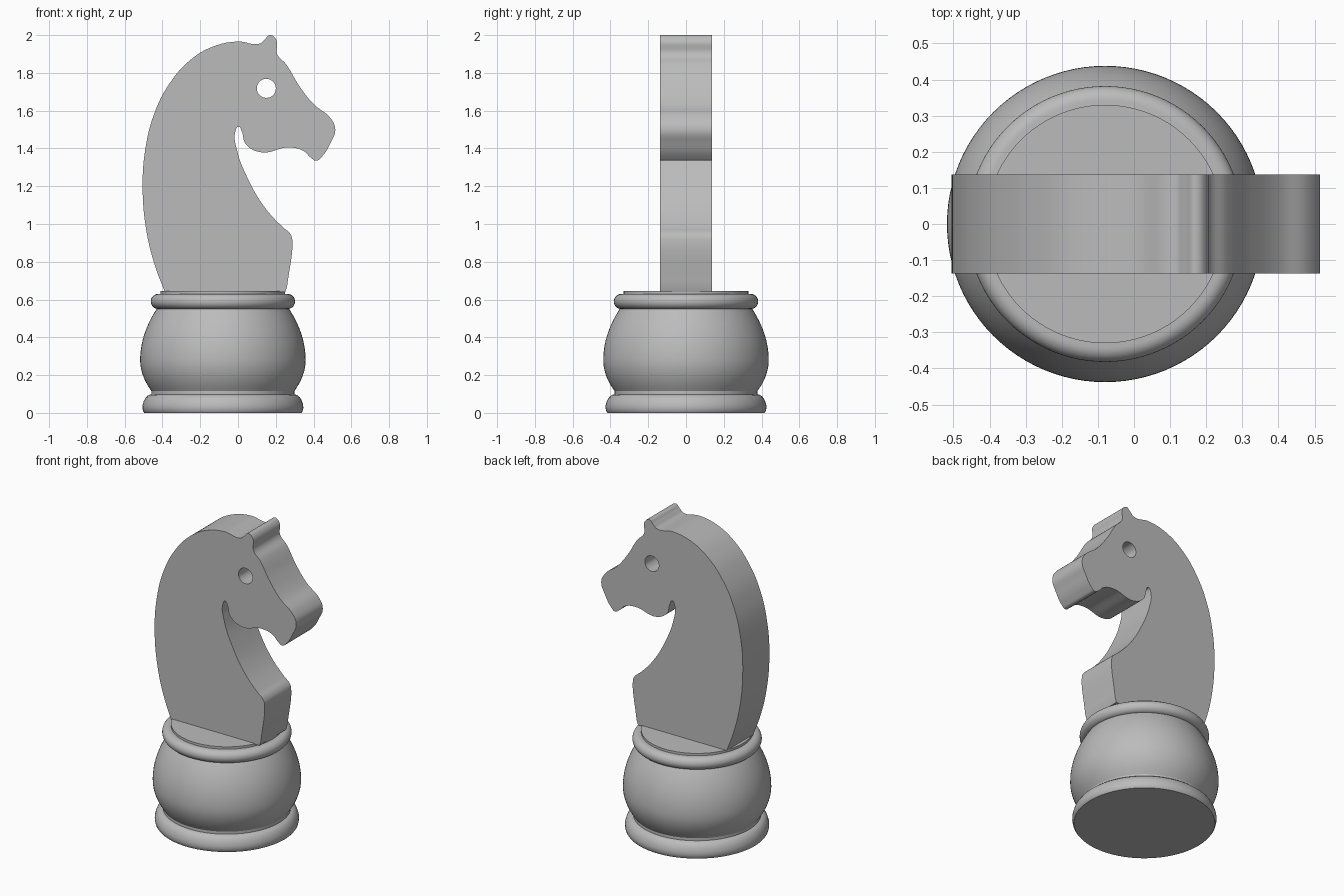
import bpy, bmesh, math
from mathutils import Vector

cube = bpy.data.objects.get("Cube")
if cube:
    bpy.data.objects.remove(cube, do_unlink=True)

grey = bpy.data.materials.new("plain_grey")
grey.use_nodes = True
grey.diffuse_color = (0.5, 0.5, 0.5, 1)
for node in grey.node_tree.nodes:
    if node.type == 'BSDF_PRINCIPLED':
        node.inputs["Base Color"].default_value = grey.diffuse_color

AXIS_X = -0.08      # centre of the round base
HALF_DEPTH = 0.137  # half thickness of the flat head


def finish(name, bm, location=(0, 0, 0)):
    """Turn a bmesh into a named, smooth shaded object."""
    bmesh.ops.remove_doubles(bm, verts=bm.verts, dist=0.00005)
    bmesh.ops.recalc_face_normals(bm, faces=bm.faces)
    mesh = bpy.data.meshes.new(name)
    bm.to_mesh(mesh)
    bm.free()
    mesh.materials.clear()
    mesh.materials.append(grey)
    obj = bpy.data.objects.new(name, mesh)
    obj.location = location
    bpy.context.collection.objects.link(obj)
    bpy.ops.object.select_all(action='DESELECT')
    obj.select_set(True)
    bpy.context.view_layer.objects.active = obj
    bpy.ops.object.shade_smooth_by_angle(angle=math.radians(35))
    return obj


def lathe(name, profile):
    """Spin a (radius, height) profile, closed to the axis at both ends."""
    profile = [(0, profile[0][1])] + profile + [(0, profile[-1][1])]
    bm = bmesh.new()
    verts = [bm.verts.new((r, 0, z)) for r, z in profile]
    edges = [bm.edges.new(pair) for pair in zip(verts, verts[1:])]
    bmesh.ops.spin(bm, geom=verts + edges, cent=(0, 0, 0), axis=(0, 0, 1),
                   angle=math.tau, steps=96, use_merge=True)
    return finish(name, bm, (AXIS_X, 0, 0))


def bulge(bottom, top, middle, radius, low_drop, high_drop, steps=24):
    """Rounded side that narrows below and above its widest height."""
    points = []
    for i in range(steps + 1):
        z = bottom + (top - bottom) * i / steps
        if z < middle:
            drop = low_drop * ((middle - z) / (middle - bottom)) ** 2
        else:
            drop = high_drop * ((z - middle) / (top - middle)) ** 2
        points.append((radius - drop, z))
    return points


# Turned base
lathe("foot", [(.416, 0), (.422, .008), (.426, .025), (.425, .042),
               (.418, .065), (.407, .083), (.393, .095), (.37, .1)])
lathe("foot_collar", [(.378, .09), (.378, .118)])
lathe("bowl", bulge(.115, .555, .28, .438, .06, .09))
rim = []
for i in range(17):
    a = math.pi * (i / 16 - 0.5)
    rim.append((.342 + .04 * math.cos(a), .59 + .04 * math.sin(a)))
lathe("rim", rim)
lathe("top_plate", [(.33, .6), (.33, .645)])

# Head outline, from the back of the neck over the ear and muzzle to the chest
corners = [(.25, .64), (-.387, .64)]
outline = [
    (-.44, .78), (-.486, .97), (-.505, 1.2), (-.49, 1.4), (-.445, 1.58),
    (-.365, 1.74), (-.25, 1.87), (-.13, 1.94), (0, 1.966), (.115, 1.955),
    (.14, 1.975), (.17, 2), (.203, 1.975), (.207, 1.9), (.255, 1.845),
    (.325, 1.73), (.4, 1.635), (.49, 1.56), (.515, 1.5), (.49, 1.43),
    (.443, 1.355), (.415, 1.335), (.385, 1.352), (.345, 1.388), (.27, 1.405),
    (.12, 1.38), (.04, 1.425), (.02, 1.49), (.004, 1.515), (-.015, 1.485),
    (-.005, 1.39), (.05, 1.245), (.14, 1.09), (.235, .985), (.275, .95),
    (.287, .92), (.26, .67)]


def add_loop(curve, points, sharp=()):
    spline = curve.splines.new('BEZIER')
    spline.bezier_points.add(len(points) - 1)
    spline.use_cyclic_u = True
    spline.resolution_u = 8
    for bp, (x, z) in zip(spline.bezier_points, points):
        bp.co = (x, z, 0)
        kind = 'VECTOR' if (x, z) in sharp else 'AUTO'
        bp.handle_left_type = bp.handle_right_type = kind


curve = bpy.data.curves.new("head_outline", 'CURVE')
curve.dimensions = '2D'
curve.fill_mode = 'BOTH'
curve.extrude = HALF_DEPTH
add_loop(curve, corners + outline, corners + outline[-1:])

# Round eye hole through the head
eye = [(.15 + .05 * math.cos(k * math.pi / 4), 1.718 + .05 * math.sin(k * math.pi / 4))
       for k in range(8)]
add_loop(curve, eye)

# Convert the filled outline to an upright mesh
helper = bpy.data.objects.new("outline_helper", curve)
bpy.context.collection.objects.link(helper)
bpy.context.view_layer.update()
graph = bpy.context.evaluated_depsgraph_get()
flat = bpy.data.meshes.new_from_object(helper.evaluated_get(graph))
bm = bmesh.new()
bm.from_mesh(flat)
for v in bm.verts:
    v.co = Vector((v.co.x, -v.co.z, v.co.y))
bpy.data.objects.remove(helper, do_unlink=True)
bpy.data.meshes.remove(flat)
finish("horse_head", bm)
